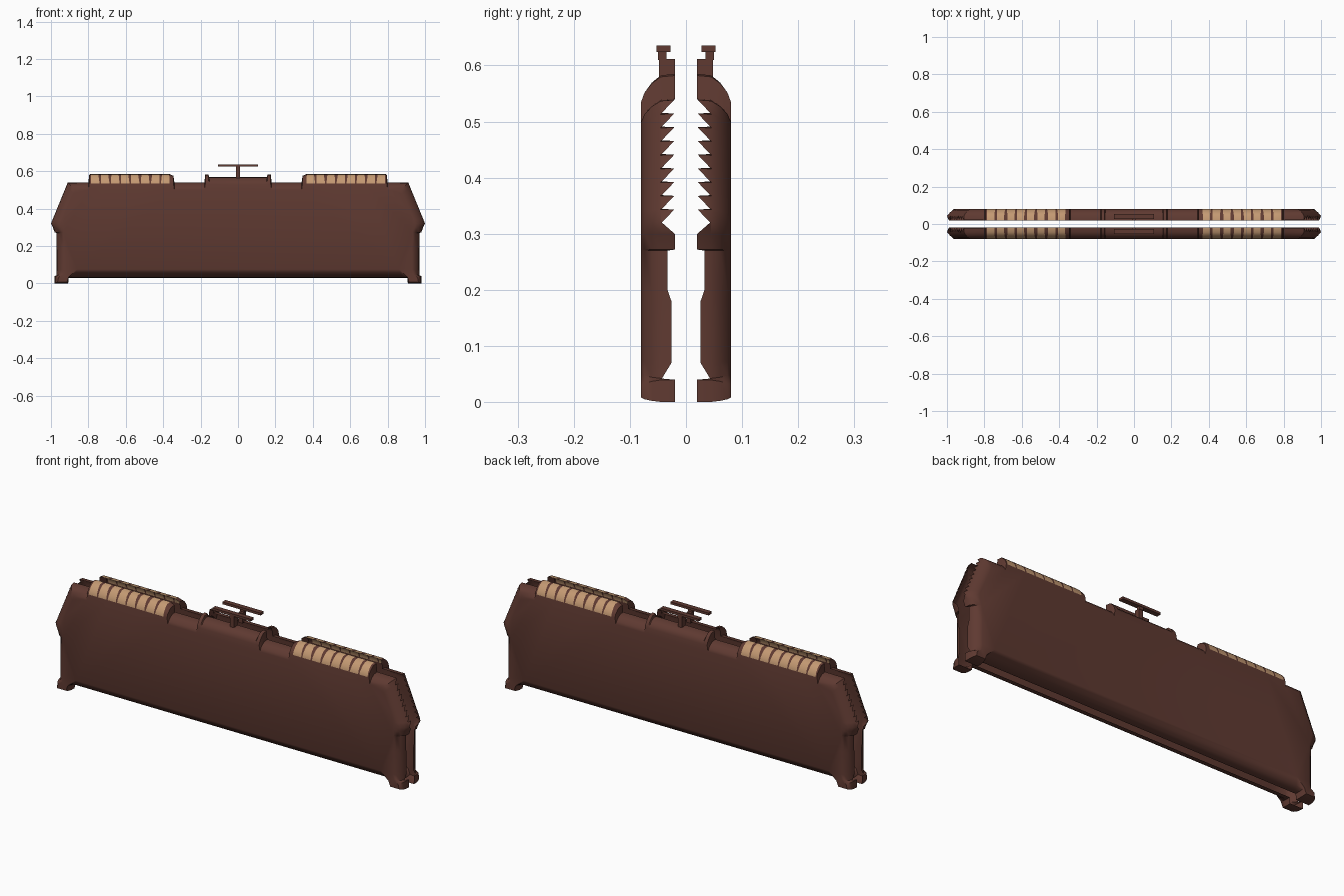
import bpy, bmesh, random

if "Cube" in bpy.data.objects:
    bpy.data.objects.remove(bpy.data.objects["Cube"])

random.seed(4)


def material(name, rgb):
    m = bpy.data.materials.new(name)
    m.diffuse_color = (*rgb, 1)
    m.use_nodes = True
    m.node_tree.nodes["Principled BSDF"].inputs["Base Color"].default_value = m.diffuse_color
    return m


BROWN = material("dark brown", (0.115, 0.042, 0.031))
TAN = material("light tan", (0.55, 0.32, 0.17))

# Half outline, counter-clockwise from bottom centre:
# (outer x, outer z, face x, face z, rim y, tan block id)
half = []


def add(ox, oz, ix, iz, y=0.02, block=0):
    half.append((ox, oz, ix, iz, y, block))


# underside, foot and straight end
add(0.88, 0.03, 0.86, 0.075)
add(0.905, 0.03, 0.905, 0.035)
add(0.908, 0.0, 0.915, 0.008)
add(0.98, 0.0, 0.965, 0.008)
add(0.98, 0.04, 0.96, 0.03)
add(0.97, 0.042, 0.935, 0.05, 0.043)
add(0.97, 0.07, 0.93, 0.075, 0.026)
add(0.97, 0.18, 0.93, 0.18, 0.026)
add(0.97, 0.20, 0.93, 0.20, 0.033)
add(0.97, 0.27, 0.935, 0.27, 0.033)
add(0.98, 0.272, 0.936, 0.272)
add(0.99, 0.30, 0.945, 0.30)
# sloping shoulder with a saw-toothed rim
TEETH = 9
for k in range(TEETH):
    for t, y in ((k / TEETH, 0.043), ((k + 0.95) / TEETH, 0.021)):
        add(1.0 - 0.09 * t, 0.32 + 0.22 * t, 0.95 - 0.08 * t, 0.32 + 0.18 * t, y)
# raised top rail with tan blocks
add(0.80, 0.54, 0.80, 0.50)
add(0.795, 0.582, 0.795, 0.535)
PITCH = 0.0535
for k in range(8):
    a = 0.787 - k * PITCH
    j = random.uniform(0, 0.008)
    add(a - j, 0.585, a, 0.533, 0.02, k + 1)
    add(a - 0.038 - j, 0.585, a - 0.047, 0.533, 0.02, k + 1)
add(0.345, 0.575, 0.345, 0.533)
add(0.34, 0.54, 0.34, 0.50)
# centre curb with end posts
add(0.18, 0.54, 0.18, 0.50)
add(0.175, 0.582, 0.175, 0.53)
add(0.157, 0.582, 0.157, 0.53)
add(0.155, 0.568, 0.15, 0.53)

outline = half + [(-p[0], p[1], -p[2], *p[3:]) for p in reversed(half)]
# blend from outer outline to face outline, with depth
RINGS = [(0.05, 0.045), (0.3, 0.061), (0.65, 0.074), (1.0, 0.08)]


def shell(name, side):
    """Open half shell: curved rim plus flat face. side -1 front, 1 back."""
    bm = bmesh.new()
    rings = [[bm.verts.new((p[0], side * p[4], p[1])) for p in outline]]
    for t, y in RINGS:
        rings.append([bm.verts.new((p[0] + (p[2] - p[0]) * t, side * y,
                                    p[1] + (p[3] - p[1]) * t)) for p in outline])
    n = len(outline)
    for a, b in zip(rings, rings[1:]):
        for i in range(n):
            j = (i + 1) % n
            quad = [a[i], a[j], b[j], b[i]]
            f = bm.faces.new(quad if side < 0 else quad[::-1])
            same = outline[i][5] == outline[j][5] != 0
            f.material_index = 1 if same else 0
    bm.faces.new(rings[-1] if side < 0 else rings[-1][::-1])
    bmesh.ops.remove_doubles(bm, verts=bm.verts, dist=0.0002)
    bmesh.ops.triangulate(bm, faces=[f for f in bm.faces if len(f.verts) > 4])
    me = bpy.data.meshes.new(name)
    bm.to_mesh(me)
    bm.free()
    me.materials.append(BROWN)
    me.materials.append(TAN)
    ob = bpy.data.objects.new(name, me)
    bpy.context.collection.objects.link(ob)
    bpy.ops.object.select_all(action='DESELECT')
    ob.select_set(True)
    bpy.context.view_layer.objects.active = ob
    bpy.ops.object.shade_smooth_by_angle(angle=0.7)


def box(name, x, y, z):
    bpy.ops.mesh.primitive_cube_add(
        size=1, location=(sum(x) / 2, sum(y) / 2, sum(z) / 2))
    ob = bpy.context.object
    ob.name = name
    ob.scale = (x[1] - x[0], y[1] - y[0], z[1] - z[0])
    ob.data.materials.append(BROWN)


for label, side in (("front", -1), ("back", 1)):
    shell(label + "_shell", side)
    # T-shaped handle on the curb
    ys = lambda a, b: sorted((side * a, side * b))
    box(label + "_handle_stem", (-0.012, 0.012), ys(0.02, 0.048), (0.56, 0.612))
    box(label + "_handle_neck", (-0.012, 0.012), ys(0.035, 0.05), (0.61, 0.63))
    box(label + "_handle_bar", (-0.108, 0.108), ys(0.028, 0.053), (0.624, 0.636))
